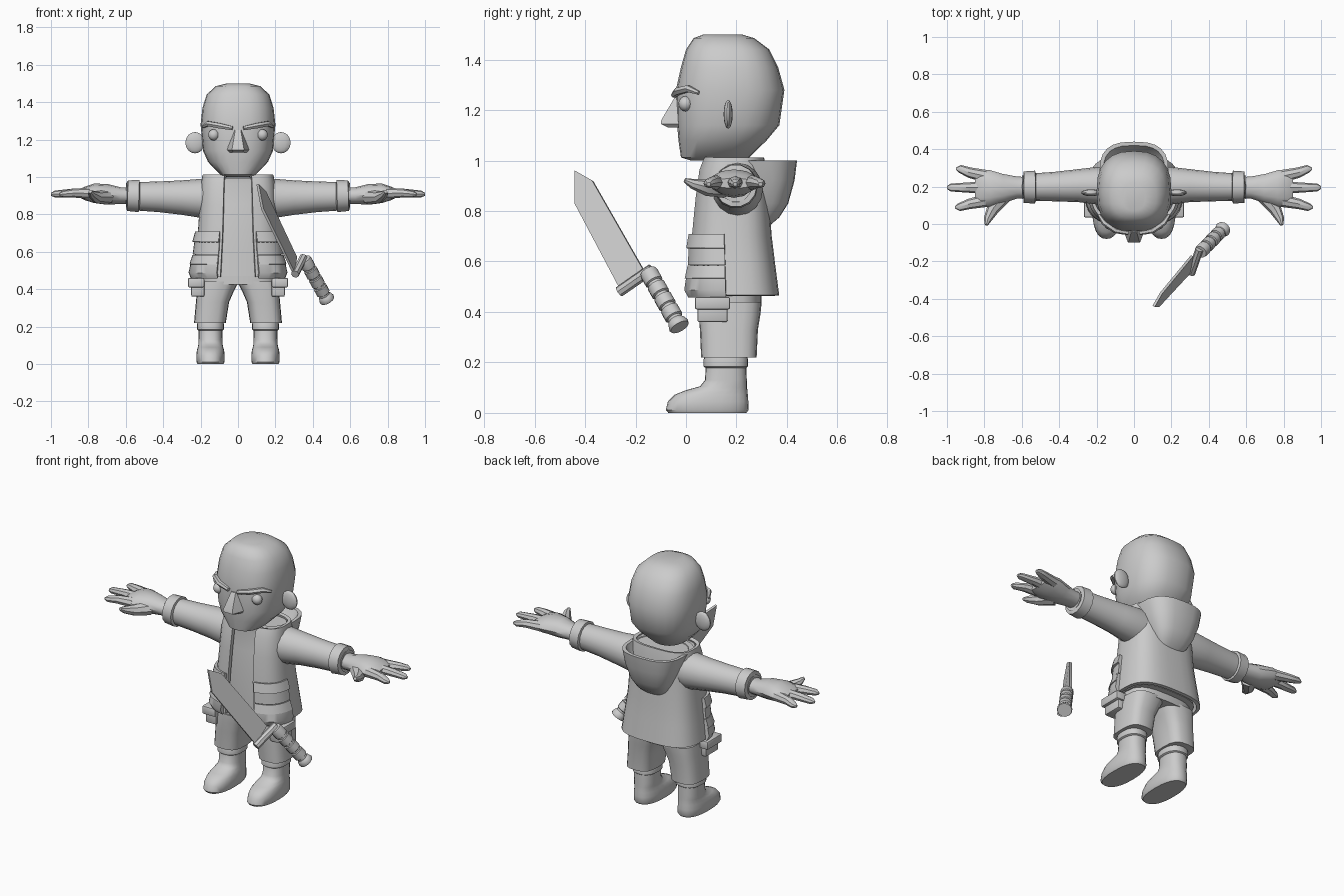
import bpy, bmesh, math
from mathutils import Vector

if "Cube" in bpy.data.objects:
    bpy.data.objects.remove(bpy.data.objects["Cube"])

grey = bpy.data.materials.new("plain_grey")
grey.diffuse_color = (0.6, 0.6, 0.6, 1)
grey.use_nodes = True
grey.node_tree.nodes["Principled BSDF"].inputs["Base Color"].default_value = grey.diffuse_color


def finish(name, bm, mirror=False, thick=0, bevel=0, angle=38):
    me = bpy.data.meshes.new(name)
    bm.to_mesh(me)
    bm.free()
    me.materials.append(grey)
    ob = bpy.data.objects.new(name, me)
    bpy.context.collection.objects.link(ob)
    bpy.ops.object.select_all(action='DESELECT')
    ob.select_set(True)
    bpy.context.view_layer.objects.active = ob
    if thick:
        m = ob.modifiers.new("thick", 'SOLIDIFY')
        m.thickness, m.offset = thick, 0
    if bevel:
        m = ob.modifiers.new("bevel", 'BEVEL')
        m.width, m.segments = bevel, 2
    if mirror:
        m = ob.modifiers.new("mirror", 'MIRROR')
        m.use_mirror_merge = False
    for m in list(ob.modifiers):
        bpy.ops.object.modifier_apply(modifier=m.name)
    bpy.ops.object.shade_smooth_by_angle(angle=math.radians(angle))
    return ob


def loft(name, loops, closed=True, **kw):
    """Skin a list of point loops; closed loops get end caps."""
    bm = bmesh.new()
    rows = [[bm.verts.new(p) for p in lp] for lp in loops]
    n = len(rows[0])
    for a, b in zip(rows, rows[1:]):
        for i in range(n if closed else n - 1):
            j = (i + 1) % n
            bm.faces.new((a[i], a[j], b[j], b[i]))
    if closed:
        bm.faces.new(rows[0])
        bm.faces.new(rows[-1])
    bmesh.ops.recalc_face_normals(bm, faces=bm.faces)
    return finish(name, bm, **kw)


def ring(z, yf, yb, rx, cx=0, e=2.5, n=24, t0=0, t1=None, grow=0):
    """Rounded-box outline at height z; t is measured from the front."""
    full = t1 is None
    pts = []
    for i in range(n):
        t = i / n * math.tau if full else t0 + (t1 - t0) * i / (n - 1)
        s, c = math.sin(t), math.cos(t)
        sx = math.copysign(abs(s) ** (2 / e), s)
        sy = math.copysign(abs(c) ** (2 / e), c)
        pts.append((cx + (rx + grow) * sx,
                    (yf + yb) / 2 - ((yb - yf) / 2 + grow) * sy, z))
    return pts


def sweep(name, path, n=12, **kw):
    """Tube through (x, y, z, radius_sideways, radius_up) stations."""
    P = [Vector(p[:3]) for p in path]
    loops = []
    for i, p in enumerate(path):
        t = (P[min(i + 1, len(P) - 1)] - P[max(i - 1, 0)]).normalized()
        u = t.cross(Vector((0, 0, 1))).normalized()
        v = u.cross(t)
        ru, rv = p[3], p[-1]
        loops.append([P[i] + u * ru * math.cos(k / n * math.tau)
                      + v * rv * math.sin(k / n * math.tau) for k in range(n)])
    return loft(name, loops, **kw)


def box(name, lo, hi, **kw):
    bm = bmesh.new()
    bmesh.ops.create_cube(bm, size=1)
    for v in bm.verts:
        v.co = [(a + b) / 2 + c * (b - a) for a, b, c in zip(lo, hi, v.co)]
    return finish(name, bm, **kw)


def ball(name, centre, radii, **kw):
    bm = bmesh.new()
    bmesh.ops.create_uvsphere(bm, u_segments=14, v_segments=8, radius=1)
    for v in bm.verts:
        v.co = [a + b * c for a, b, c in zip(centre, radii, v.co)]
    return finish(name, bm, **kw)


# Head and face
loft("head", [ring(*r) for r in (
    (1.0, .02, .20, .06), (1.012, -.02, .25, .095), (1.08, -.03, .32, .16),
    (1.14, -.035, .37, .187), (1.28, -.04, .39, .2), (1.37, -.02, .365, .19),
    (1.44, 0, .33, .168), (1.485, .03, .27, .12), (1.5, .07, .22, .06))])
loft("nose", [[(-w, .0, z), (-t, y, z), (t, y, z), (w, .0, z)]
              for z, w, t, y in ((1.25, .03, .015, -.045), (1.16, .065, .03, -.098),
                                 (1.145, .07, .032, -.1), (1.13, .06, .025, -.07))])
ball("eye", (.13, -.002, 1.225), (.03, .028, .03), mirror=True)
sweep("eyebrow", [(.03, -.048, 1.26, .012), (.10, -.034, 1.274, .016),
                  (.16, .008, 1.285, .015), (.188, .05, 1.268, .008)], n=6, mirror=True)
ball("ear", (.23, .167, 1.183), (.053, .018, .057), mirror=True)

# Shirt and open jacket
JACKET = [(.465, .02, .36, .235), (.58, .025, .345, .22), (.70, .03, .33, .205),
          (.85, .045, .32, .195), (.96, .06, .31, .188), (1.01, .08, .30, .18)]
loft("shirt", [ring(z + .005, a, b, r, e=3, grow=-.022) for z, a, b, r in JACKET[:-1]]
     + [ring(.995, .08, .30, .16, e=3)])
loft("jacket", [ring(*r, e=3, n=30, t0=.25, t1=math.tau - .25) for r in JACKET],
     closed=False, thick=.02)

# Jacket pockets wrap round the front corners
def patch(name, rows, thick):
    loft(name, [ring(*r[:4], e=3, n=10, t0=.3, t1=1.5, grow=r[4]) for r in rows],
         closed=False, thick=thick, mirror=True)

patch("upper_pocket", [(.585, .025, .345, .22, .008), (.69, .03, .33, .206, .008)], .03)
patch("upper_pocket_flap", [(.65, .028, .337, .212, .018), (.705, .03, .33, .205, .01)], .03)
patch("lower_pocket", [(.465, .02, .36, .235, .004), (.49, .02, .36, .232, .018),
                       (.57, .025, .345, .222, .01)], .03)
patch("lower_pocket_flap", [(.53, .023, .35, .226, .022), (.58, .025, .345, .22, .012)], .025)

# Hood hanging on the back
loft("hood", [ring(*r, e=2.8) for r in (
    (.745, .26, .335, .07), (.775, .22, .37, .10), (.83, .2, .405, .13),
    (.92, .15, .43, .165), (1.0, .1, .44, .185), (1.0, .13, .42, .165),
    (.93, .15, .38, .14), (.89, .18, .34, .1))])

# Trousers
loft("hips", [ring(z, .05, .3, .205, e=3) for z in (.425, .52)])
loft("trouser_leg", [ring(z, a, b, (x1 - x0) / 2, cx=(x0 + x1) / 2, e=3, n=20)
                     for z, a, b, x0, x1 in (
    (.22, .06, .28, .065, .235), (.33, .055, .285, .048, .225),
    (.39, .05, .295, .022, .22), (.44, .05, .30, -.005, .215))], mirror=True)
box("cargo_pocket", (.18, .045, .36), (.25, .165, .44), bevel=.008, mirror=True)
box("cargo_flap", (.18, .035, .41), (.268, .175, .46), bevel=.008, mirror=True)

# Boots
loft("boot", [ring(z, a, b, r, cx=.147, e=2.4) for z, a, b, r in (
    (0, -.07, .24, .07), (.012, -.08, .248, .076), (.045, -.072, .247, .076),
    (.072, -.045, .245, .073), (.09, 0, .243, .068), (.105, .055, .242, .065),
    (.13, .075, .241, .064), (.21, .08, .238, .063))], mirror=True)
loft("boot_cuff", [ring(z, .078 - g, .238 + g, .064 + g, cx=.147, e=2.4)
                   for z, g in ((.178, 0), (.184, .008), (.212, .008), (.235, 0))], mirror=True)

# Sleeves and cuffs
sweep("sleeve", [(.1, .2, .885, .1, .105), (.2, .205, .886, .1, .104),
                 (.3, .205, .89, .088, .092), (.42, .2, .894, .079, .082),
                 (.56, .197, .897, .072, .075)], n=16, mirror=True)
sweep("sleeve_cuff", [(.525, .197, .898, .075), (.53, .197, .898, .088),
                      (.59, .197, .9, .084), (.6, .197, .9, .065),
                      (.58, .197, .9, .05)], n=14, mirror=True)

# Hands
sweep("palm", [(.57, .195, .9, .055, .045), (.63, .195, .9, .06, .045),
               (.70, .19, .907, .078, .055), (.77, .19, .913, .098, .052),
               (.82, .19, .912, .1, .036), (.85, .19, .91, .085, .02)], mirror=True)
for i, (y0, tip_x, tip_y) in enumerate(((.255, .95, .295), (.195, 1.0, .195), (.125, .955, .09))):
    my = (y0 + tip_y) / 2
    sweep(f"finger_{i + 1}", [(.79, y0, .912, .034, .03), (.88, my, .914, .028, .024),
                              (tip_x - .02, tip_y, .909, .021, .018),
                              (tip_x, tip_y, .906, .008, .008)], n=8, mirror=True)
sweep("thumb", [(.70, .15, .892, .045, .04), (.755, .08, .892, .034, .032),
                (.782, .025, .908, .022, .02), (.79, -.005, .922, .009, .009)], n=8, mirror=True)

# Knife floating beside the figure
bm = bmesh.new()
bm.faces.new([bm.verts.new(p) for p in (
    (.31, -.17, .57), (.145, -.37, .92), (.105, -.44, .96),
    (.13, -.44, .83), (.297, -.26, .49))])
finish("knife_blade", bm, thick=.014)
sweep("knife_guard", [(.35, -.135, .57, .022), (.305, -.265, .48, .022)], n=8)
start, end = Vector((.325, -.175, .59)), Vector((.478, -.025, .34))
start = Vector((.355, -.15, .56))
grip = [(0, .034)]
for k in range(4):  # ridged grip
    a = .04 + k * .21
    grip += [(a, .037), (a + .15, .037), (a + .165, .03), (a + .2, .03)]
grip += [(.9, .037), (.97, .043), (1, .04)]
sweep("knife_handle", [(*start.lerp(end, t), r) for t, r in grip], n=12)
